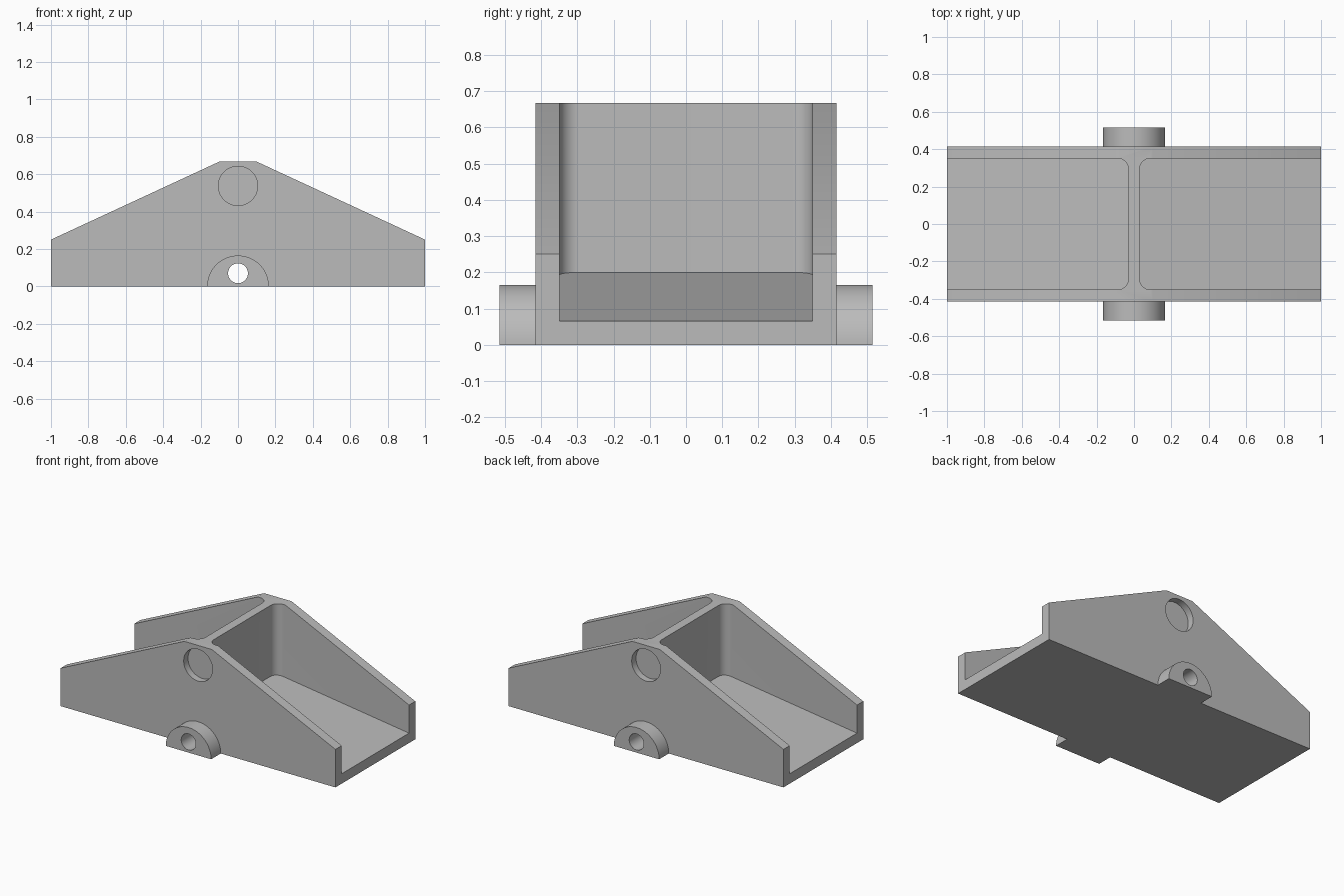
import bpy, bmesh, math
from mathutils import Vector

cube = bpy.data.objects.get("Cube")
if cube:
    bpy.data.objects.remove(cube, do_unlink=True)

grey = bpy.data.materials.new("plain grey")
grey.use_nodes = True
colour = (0.5, 0.5, 0.5, 1)
grey.diffuse_color = colour
grey.node_tree.nodes["Principled BSDF"].inputs["Base Color"].default_value = colour


def prism(name, points, offset):
    """Extrude a closed loop of 3D points along an offset."""
    bm = bmesh.new()
    face = bm.faces.new([bm.verts.new(p) for p in points])
    new = bmesh.ops.extrude_face_region(bm, geom=[face])["geom"]
    verts = [v for v in new if isinstance(v, bmesh.types.BMVert)]
    bmesh.ops.translate(bm, verts=verts, vec=Vector(offset))
    bmesh.ops.recalc_face_normals(bm, faces=bm.faces)
    mesh = bpy.data.meshes.new(name)
    bm.to_mesh(mesh)
    bm.free()
    mesh.materials.append(grey)
    obj = bpy.data.objects.new(name, mesh)
    bpy.context.collection.objects.link(obj)
    return obj


def arc(cx, cy, r, start, end, steps):
    angles = [math.radians(start + (end - start) * i / steps) for i in range(steps + 1)]
    return [(cx + r * math.cos(a), cy + r * math.sin(a)) for a in angles]


def cylinder_y(name, z, r, y0, y1):
    ring = arc(0, z, r, 0, 360, 48)[:-1]
    return prism(name, [(x, y0, h) for x, h in ring], (0, y1 - y0, 0))


def combine(target, tool, operation):
    tool.hide_render = True
    mod = target.modifiers.new(operation, 'BOOLEAN')
    mod.operation, mod.solver, mod.object = operation, 'EXACT', tool
    bpy.context.view_layer.objects.active = target
    bpy.ops.object.modifier_apply(modifier=mod.name)
    bpy.data.objects.remove(tool, do_unlink=True)


# Sloped block that becomes the side walls, floor and central web
WIDTH, INNER, WEB, FILLET = 0.415, 0.35, 0.03, 0.055
outline = [(-1, 0), (1, 0), (1, 0.25), (0.1, 0.667), (-0.1, 0.667), (-1, 0.25)]
body = prism("bracket_body", [(x, -WIDTH, z) for x, z in outline], (0, 2 * WIDTH, 0))

# Half-round pivot lugs on both sides
lug = arc(0, 0, 0.165, 0, 180, 40)
combine(body, prism("pivot_lug", [(x, -0.515, z) for x, z in lug], (0, 1.03, 0)), 'UNION')

# Open bays either side of the web, with rounded inner corners and sloping floors
for side in (-1, 1):
    c = WEB + FILLET
    plan = ([(1.2, INNER)]
            + arc(c, INNER - FILLET, FILLET, 90, 180, 10)
            + arc(c, FILLET - INNER, FILLET, 180, 270, 10)
            + [(1.2, -INNER)])
    floor = [(side * x, y, 0.2 - 0.135 * (x - WEB) / (1 - WEB)) for x, y in plan]
    combine(body, prism("bay_cutter", floor, (0, 0, 1)), 'DIFFERENCE')

# Axle hole through the lugs and base
combine(body, cylinder_y("axle_cutter", 0.07, 0.053, -0.7, 0.7), 'DIFFERENCE')

# Shallow round recess near the peak of each outer wall
for side in (-1, 1):
    y0, y1 = sorted((side * (WIDTH - 0.045), side * 0.6))
    combine(body, cylinder_y("recess_cutter", 0.537, 0.105, y0, y1), 'DIFFERENCE')

# Smooth curved surfaces, crisp machined edges
bpy.ops.object.select_all(action='DESELECT')
body.select_set(True)
bpy.context.view_layer.objects.active = body
bpy.ops.object.shade_smooth_by_angle(angle=math.radians(25))
